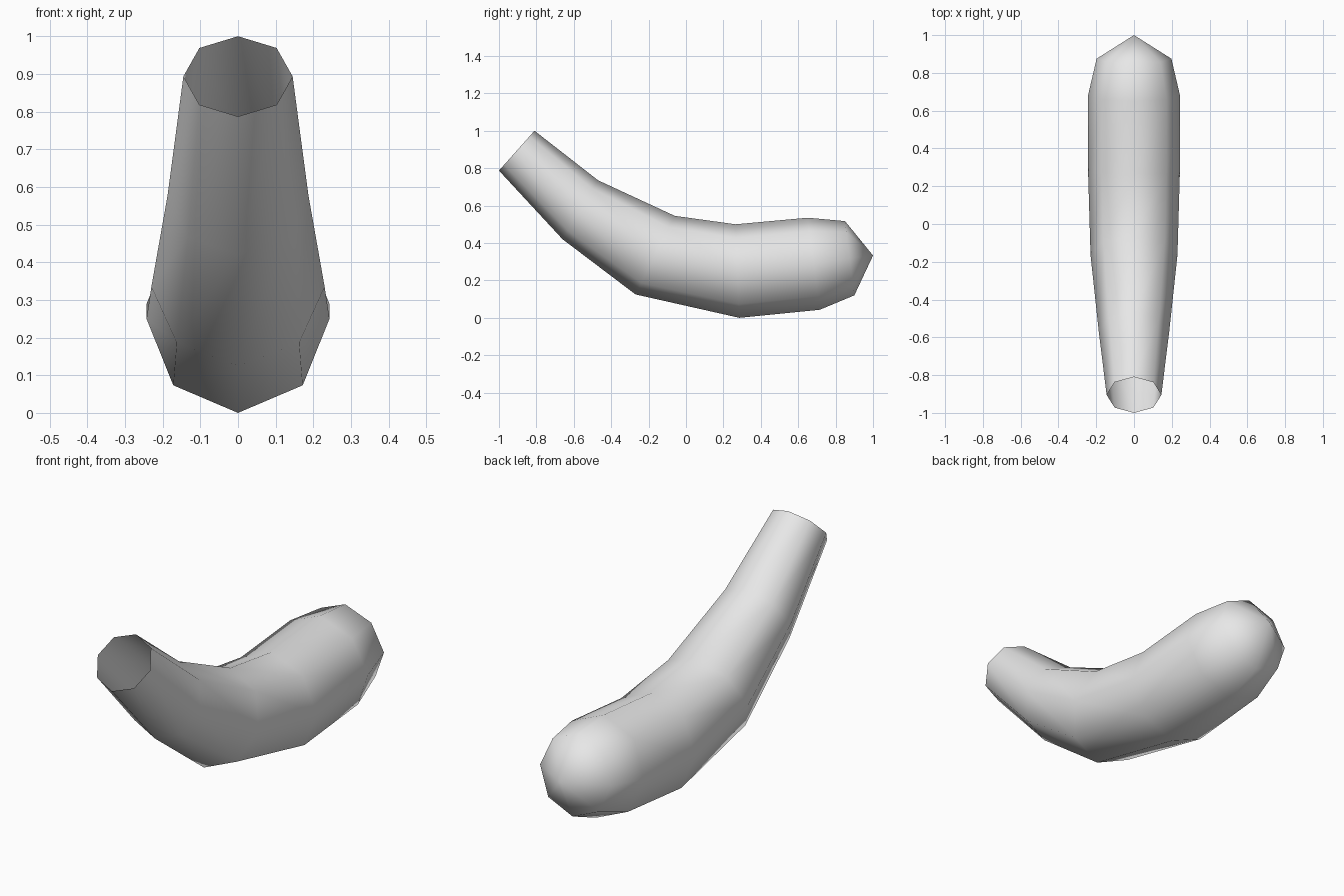
import bpy, bmesh, math
from mathutils import Vector

if "Cube" in bpy.data.objects:
    bpy.data.objects.remove(bpy.data.objects["Cube"], do_unlink=True)

SIDES = 8
# Each ring: top (y, z), bottom (y, z), half width in x
RINGS = [
    ((-0.81, 1.00), (-1.00, 0.787), 0.145),
    ((-0.47, 0.735), (-0.66, 0.42), 0.187),
    ((-0.06, 0.545), (-0.27, 0.125), 0.23),
    ((0.265, 0.50), (0.285, 0.0), 0.243),
    ((0.65, 0.535), (0.715, 0.043), 0.243),
    ((0.85, 0.517), (0.90, 0.12), 0.198),
]
TIP = (0, 1.0, 0.333)

grey = bpy.data.materials.new("light grey")
grey.use_nodes = True
colour = (0.8, 0.8, 0.8, 1)
grey.diffuse_color = colour
grey.node_tree.nodes["Principled BSDF"].inputs["Base Color"].default_value = colour


def add_ring(bm, top, bottom, half_width):
    """Tilted ellipse with a corner at its top and bottom."""
    top, bottom = Vector((0, *top)), Vector((0, *bottom))
    centre, up = (top + bottom) / 2, (top - bottom) / 2
    side = Vector((half_width, 0, 0))
    angles = [math.tau * i / SIDES for i in range(SIDES)]
    return [bm.verts.new(centre + up * math.cos(a) + side * math.sin(a)) for a in angles]


# Curved tube, open at the front
bm = bmesh.new()
rings = [add_ring(bm, *ring) for ring in RINGS]
for a, b in zip(rings, rings[1:]):
    for i in range(SIDES):
        j = (i + 1) % SIDES
        bm.faces.new((a[i], a[j], b[j], b[i]))

# Rounded back end closing to a point
tip = bm.verts.new(TIP)
for i in range(SIDES):
    bm.faces.new((rings[-1][i], rings[-1][(i + 1) % SIDES], tip))

# Point the surface outwards, judged by the back end
bm.normal_update()
if sum(f.normal.y for f in tip.link_faces) < 0:
    bmesh.ops.reverse_faces(bm, faces=bm.faces[:])
for face in bm.faces:
    face.smooth = True

mesh = bpy.data.meshes.new("curved_tube")
bm.to_mesh(mesh)
bm.free()
mesh.materials.append(grey)
tube = bpy.data.objects.new("curved_tube", mesh)
bpy.context.collection.objects.link(tube)
